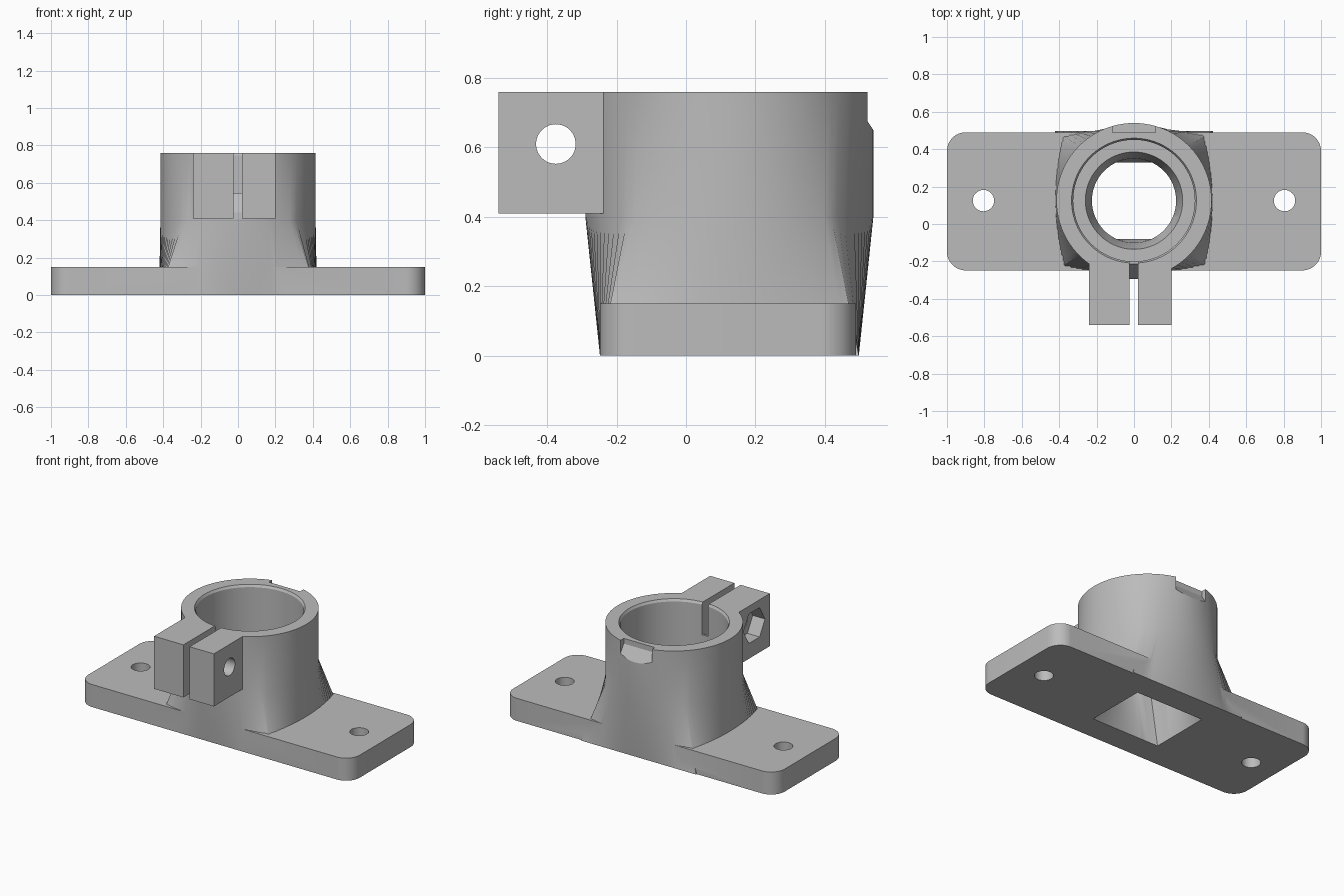
import bpy, bmesh, math
from mathutils import Matrix, Vector

cube = bpy.data.objects.get("Cube")
if cube:
    bpy.data.objects.remove(cube, do_unlink=True)

CY = 0.125   # y of the socket axis
SEG = 96

grey = bpy.data.materials.new("plain_grey")
grey.use_nodes = True
GREY = (0.5, 0.5, 0.5, 1)
grey.diffuse_color = GREY
grey.node_tree.nodes["Principled BSDF"].inputs["Base Color"].default_value = GREY


def finish(name, bm):
    bmesh.ops.recalc_face_normals(bm, faces=bm.faces)
    mesh = bpy.data.meshes.new(name)
    bm.to_mesh(mesh)
    bm.free()
    mesh.materials.append(grey)
    ob = bpy.data.objects.new(name, mesh)
    bpy.context.collection.objects.link(ob)
    return ob


def stack(name, rings):
    """Closed solid skinned through rings of equal point count."""
    bm = bmesh.new()
    loops = [[bm.verts.new(p) for p in ring] for ring in rings]
    n = len(loops[0])
    for a, b in zip(loops, loops[1:]):
        for i in range(n):
            j = (i + 1) % n
            bm.faces.new((a[i], a[j], b[j], b[i]))
    bm.faces.new(loops[0][::-1])
    bm.faces.new(loops[-1])
    return finish(name, bm)


def circle(r, z, n=SEG):
    angles = [2 * math.pi * i / n for i in range(n)]
    return [Vector((r * math.cos(a), CY + r * math.sin(a), z)) for a in angles]


def rectangle(hx, hy, z, n=SEG):
    """Points along a rectangle, each side matching a quarter of a circle."""
    pts = []
    for i in range(n):
        a = 2 * math.pi * i / n
        quarter = round((a - 1e-6) / (math.pi / 2))
        t = (a - quarter * math.pi / 2) / (math.pi / 4)
        u, v = [(1, t), (-t, 1), (-1, -t), (t, -1)][quarter % 4]
        pts.append(Vector((u * hx, CY + v * hy, z)))
    return pts


def rod(name, r, depth, centre, axis="Z", n=48, turn=0.0):
    bm = bmesh.new()
    m = Matrix.Translation(centre)
    if axis == "X":
        m = m @ Matrix.Rotation(math.pi / 2, 4, "Y")
    m = m @ Matrix.Rotation(turn, 4, "Z")
    bmesh.ops.create_cone(bm, cap_ends=True, segments=n, radius1=r,
                          radius2=r, depth=depth, matrix=m)
    return finish(name, bm)


def side_prism(name, outline, x0, x1):
    """Outline in (y, z) extruded along x."""
    return stack(name, [[Vector((x, y, z)) for y, z in outline] for x in (x0, x1)])


def rounded_plate(name, hx, hy, r, z0, z1, n=12):
    pts = []
    for k, (sx, sy) in enumerate([(1, 1), (-1, 1), (-1, -1), (1, -1)]):
        for i in range(n + 1):
            a = math.pi / 2 * (k + i / n)
            pts.append((sx * (hx - r) + r * math.cos(a),
                        CY - 0.004 + sy * (hy - r) + r * math.sin(a)))
    return stack(name, [[Vector((x, y, z)) for x, y in pts] for z in (z0, z1)])


def combine(target, tool, operation):
    mod = target.modifiers.new("join", "BOOLEAN")
    mod.operation = operation
    mod.solver = "EXACT"
    mod.object = tool
    bpy.context.view_layer.objects.active = target
    bpy.ops.object.modifier_apply(modifier=mod.name)
    bpy.data.objects.remove(tool, do_unlink=True)


# Base plate, flared socket and clamp block
body = rounded_plate("clamp_mount", 1.0, 0.369, 0.1, 0, 0.15)
combine(body, stack("socket", [rectangle(0.422, 0.373, 0), circle(0.415, 0.4),
                               circle(0.415, 0.76)]), "UNION")
block = [(-0.54, 0.41), (-0.15, 0.41), (-0.15, 0.76), (-0.54, 0.76)]
combine(body, side_prism("clamp_block", block, -0.24, 0.2), "UNION")

# Stepped bore with chamfered rim, narrowing to a square-cornered opening
combine(body, stack("bore", [
    rectangle(0.25, 0.205, -0.002), circle(0.225, 0.3), circle(0.26, 0.425),
    circle(0.325, 0.4251), circle(0.325, 0.745), circle(0.34, 0.77)]), "DIFFERENCE")

# Clamp slit with a sloping floor
slit = [(-0.7, 0.35), (-0.3, 0.35), (-0.292, 0.44), (-0.215, 0.545),
        (-0.1, 0.545), (-0.1, 0.9), (-0.7, 0.9)]
combine(body, side_prism("slit", slit, -0.024, 0.022), "DIFFERENCE")

# Notch at the back of the rim
notch = [(0.49, 0.8), (0.49, 0.725), (0.54, 0.65), (0.6, 0.56), (0.6, 0.8)]
combine(body, side_prism("notch", notch, -0.115, 0.115), "DIFFERENCE")

# Mounting holes, clamp bolt hole and hexagonal nut pocket
for side in (-1, 1):
    combine(body, rod("mount_hole", 0.057, 1, (side * 0.805, CY, 0)), "DIFFERENCE")
combine(body, rod("bolt_hole", 0.057, 1, (0, -0.375, 0.61), "X"), "DIFFERENCE")
combine(body, rod("nut_pocket", 0.113, 0.18, (-0.24, -0.375, 0.61), "X", 6),
        "DIFFERENCE")

bpy.ops.object.select_all(action="DESELECT")
body.select_set(True)
bpy.context.view_layer.objects.active = body
bpy.ops.object.shade_smooth_by_angle(angle=math.radians(25))
